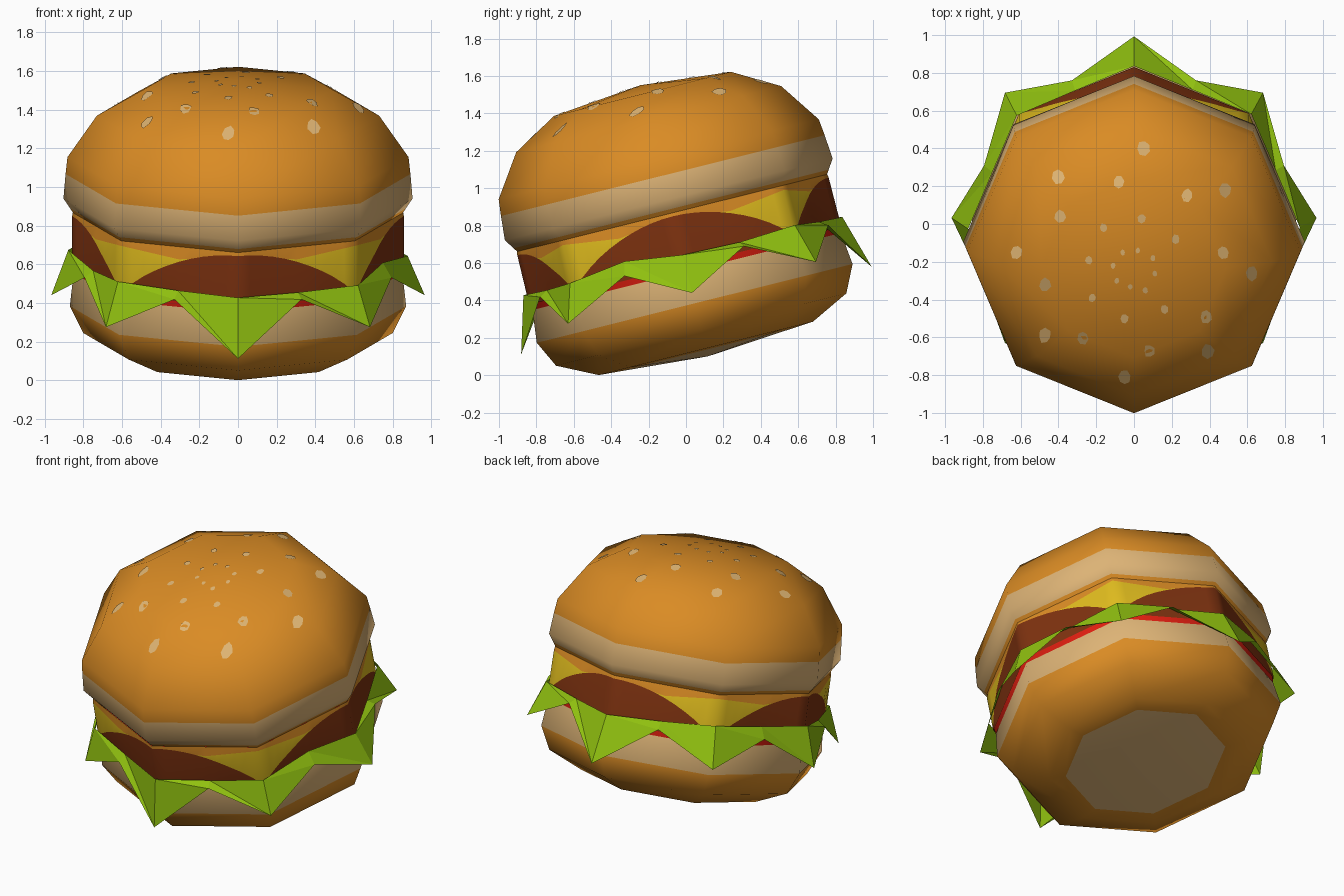
import bpy, bmesh, math, random
from mathutils import Matrix, Vector
from mathutils.bvhtree import BVHTree

if "Cube" in bpy.data.objects:
    bpy.data.objects.remove(bpy.data.objects["Cube"])

random.seed(4)
# the whole stack leans forward: local frame -> world
TILT = Matrix.Rotation(math.radians(14), 4, 'X') @ Matrix.Translation((0, 0.138, 0))


def mat(name, rgb):
    m = bpy.data.materials.new(name)
    m.diffuse_color = (*rgb, 1)
    m.use_nodes = True
    m.node_tree.nodes["Principled BSDF"].inputs["Base Color"].default_value = m.diffuse_color
    return m


CRUST = mat("crust orange", (0.70, 0.26, 0.018))
CRUMB = mat("crumb tan", (0.72, 0.45, 0.18))
SEED = mat("seed cream", (0.74, 0.46, 0.17))
GREEN = mat("lettuce green", (0.28, 0.53, 0.005))
BROWN = mat("patty brown", (0.21, 0.032, 0.005))
YELLOW = mat("cheese yellow", (0.74, 0.50, 0.013))
RED = mat("tomato red", (0.72, 0.013, 0.005))


def finish(name, bm, mats, smooth=None, normals=True):
    if normals:
        bmesh.ops.recalc_face_normals(bm, faces=bm.faces)
    me = bpy.data.meshes.new(name)
    bm.to_mesh(me)
    bm.free()
    for m in mats:
        me.materials.append(m)
    ob = bpy.data.objects.new(name, me)
    bpy.context.collection.objects.link(ob)
    if smooth:
        bpy.context.view_layer.objects.active = ob
        ob.select_set(True)
        bpy.ops.object.shade_smooth_by_angle(angle=math.radians(smooth))
        ob.select_set(False)
    return ob


def lathe(name, profile, bands, mats, smooth=50):
    """Eight-sided turned shape; bands holds a material index per profile step."""
    bm = bmesh.new()
    rings = []
    for r, w in profile:
        n = 1 if r == 0 else 8
        rings.append([bm.verts.new(TILT @ Vector((r * math.cos(k * math.pi / 4),
                                                  r * math.sin(k * math.pi / 4), w)))
                      for k in range(n)])
    for a, b, mi in zip(rings, rings[1:], bands):
        for k in range(8):
            j = (k + 1) % 8
            if len(a) == 1:
                f = bm.faces.new((a[0], b[j], b[k]))
            elif len(b) == 1:
                f = bm.faces.new((a[k], a[j], b[0]))
            else:
                f = bm.faces.new((a[k], a[j], b[j], b[k]))
            f.material_index = mi
    return finish(name, bm, mats, smooth)


# buns
lathe("bottom_bun",
      [(0, .07), (.49, .107), (.59, .114), (.80, .218), (.87, .362), (.85, .54), (0, .54)],
      [1, 0, 0, 0, 1, 1], [CRUST, CRUMB])
top = lathe("top_bun",
            [(0, .858), (.852, .858), (.868, .882), (.903, .935), (.892, 1.066),
             (.882, 1.156), (.73, 1.377), (.488, 1.516), (0, 1.564)],
            [0, 0, 1, 1, 0, 0, 0, 0], [CRUST, CRUMB])

# tomato
lathe("tomato", [(0, .535), (.85, .535), (.858, .61), (0, .61)], [0, 0, 0], [RED])


def octagon(t):
    """Point on the unit octagon, t counted in sides."""
    k, f = int(t // 1), t % 1
    a, b = [Vector((math.cos(i * math.pi / 4), math.sin(i * math.pi / 4), 0)) for i in (k, k + 1)]
    return a.lerp(b, f)


# patty with cheese draped over it: four arches, cheese corners between them
bm = bmesh.new()
SUB = 10
cols = []
for i in range(8 * SUB):
    t = i / SUB
    d = abs((t % 2) - 1)                       # 0 at a cheese corner, 1 at an arch top
    brown = .58 + .262 * (1 - (1 - d) ** 2.0) ** .9 if d > 0 else .58
    yellow = max(brown, .835 - .08 * d)
    col = []
    for w in (.57, brown, yellow, .86):
        r = .875 - (.16 * (w - .735) if w > .735 else .09 * (.735 - w))
        p = octagon(t) * r
        p.z = w
        col.append(bm.verts.new(TILT @ p))
    cols.append(col)
for i, a in enumerate(cols):
    b = cols[(i + 1) % len(cols)]
    for j in range(3):
        f = bm.faces.new((a[j], b[j], b[j + 1], a[j + 1]))
        f.material_index = j
bmesh.ops.remove_doubles(bm, verts=bm.verts, dist=.0005)
finish("patty_and_cheese", bm, [BROWN, YELLOW, CRUST], 50)

# lettuce skirt: tips at the octagon corners, notches at the side middles
bm = bmesh.new()
upper, lower = [], []
for i in range(16):
    t = i / 2
    p = octagon(t)
    tip = i % 2 == 0
    top_w = .645 + random.uniform(-.03, .03)
    q = p * .878
    upper.append(bm.verts.new(TILT @ Vector((q.x, q.y, top_w))))
    q = p * (.966 if tip else .93)
    low_w = (.322 if i in (4, 12) else .42) if tip else .595
    lower.append(bm.verts.new(TILT @ Vector((q.x, q.y, low_w))))
for i in range(16):
    j = (i + 1) % 16
    if i % 2 == 0:
        bm.faces.new((upper[i], lower[i], lower[j]))
        bm.faces.new((upper[i], lower[j], upper[j]))
    else:
        bm.faces.new((upper[i], lower[i], lower[j]))
        bm.faces.new((upper[i], lower[j], upper[j]))
finish("lettuce", bm, [GREEN])

# sesame seeds: thin plates laid on the dome, smaller near the crown
SEEDS = [(-.40, .25), (-.08, .22), (.05, .40), (.28, .15), (.48, .18), (-.39, .04),
         (-.16, -.02), (.04, .03), (.22, -.08), (.47, -.15), (.62, -.26), (-.62, -.15),
         (-.47, -.32), (-.24, -.19), (-.22, -.39), (-.05, -.50), (.16, -.45), (.38, -.49),
         (-.47, -.59), (-.27, -.60), (.08, -.67), (.39, -.67), (-.05, -.81),
         (-.06, -.15), (.02, -.14), (.10, -.18), (-.11, -.22), (.11, -.26),
         (-.09, -.30), (.06, -.35), (-.02, -.33)]
tree = BVHTree.FromPolygons([v.co for v in top.data.vertices],
                            [p.vertices for p in top.data.polygons])
bm = bmesh.new()
for x, y in SEEDS:
    dist = math.hypot(x, y + .24)
    size = min(.04, .01 + .055 * dist)
    spin = random.uniform(0, 6.28)
    ring = []
    for k in range(7):
        a = spin + k * math.tau / 7
        rr = size * random.uniform(.85, 1.1)
        hit, nrm, _, _ = tree.ray_cast(Vector((x + .85 * rr * math.cos(a),
                                               y + rr * math.sin(a), 3)), Vector((0, 0, -1)))
        if hit:
            ring.append(bm.verts.new(hit + nrm * .005))
    if len(ring) > 2:
        bm.faces.new(ring)
finish("sesame_seeds", bm, [SEED], normals=False)
